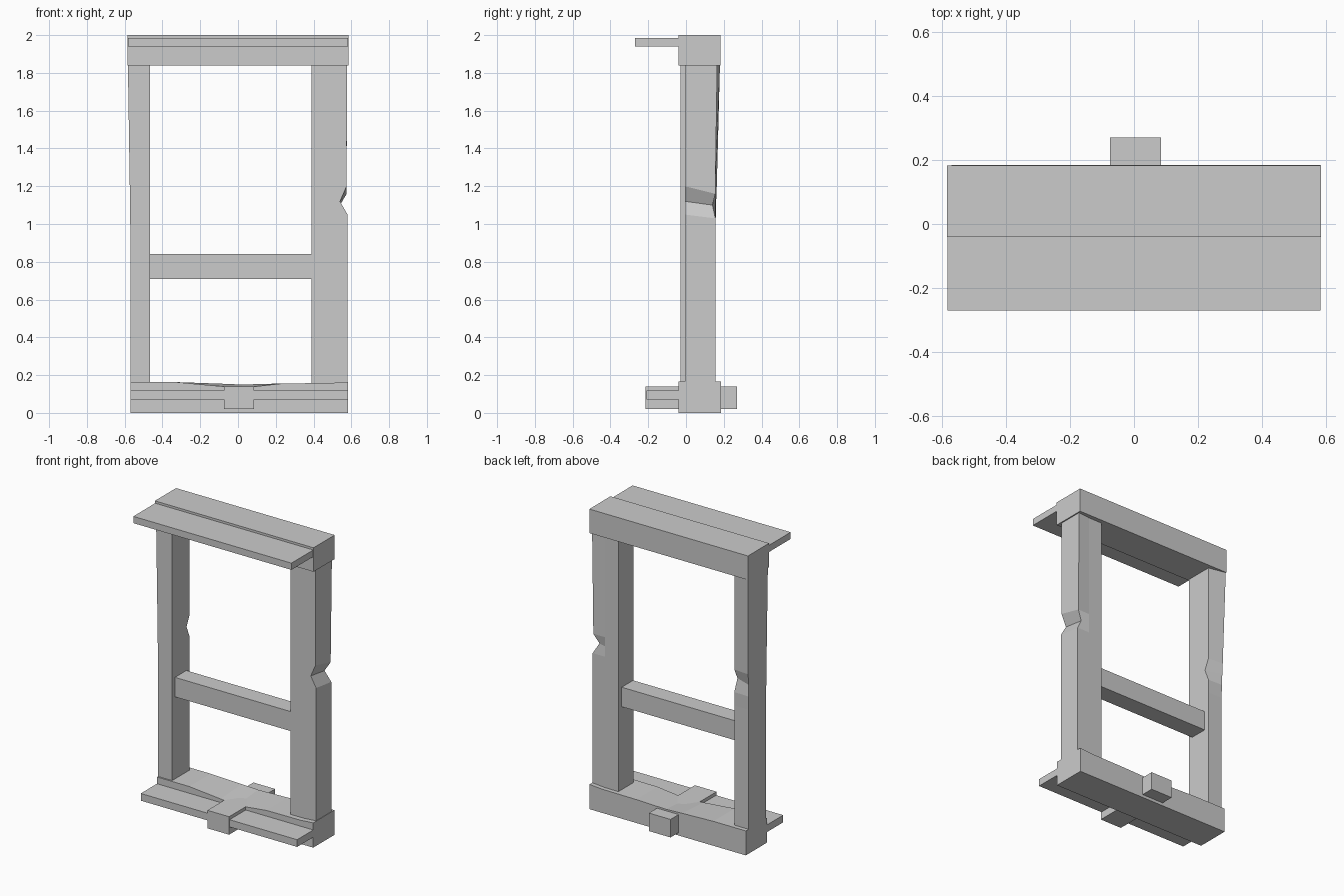
import bpy, bmesh

if "Cube" in bpy.data.objects:
    bpy.data.objects.remove(bpy.data.objects["Cube"])


def loft(name, sections):
    """Closed mesh through a list of equal-sized point rings."""
    bm = bmesh.new()
    rings = [[bm.verts.new(p) for p in s] for s in sections]
    n = len(rings[0])
    for a, b in zip(rings, rings[1:]):
        for i in range(n):
            j = (i + 1) % n
            bm.faces.new((a[i], a[j], b[j], b[i]))
    bm.faces.new(rings[0][::-1])
    bm.faces.new(rings[-1])
    bmesh.ops.recalc_face_normals(bm, faces=bm.faces[:])
    me = bpy.data.meshes.new(name)
    bm.to_mesh(me)
    bm.free()
    ob = bpy.data.objects.new(name, me)
    bpy.context.collection.objects.link(ob)
    return ob


def box(name, x, y, z):
    return loft(name, [[(x[0], y[0], h), (x[1], y[0], h), (x[1], y[1], h), (x[0], y[1], h)] for h in z])


# top beam and its ledge
box("top_beam", (-.585, .585), (-.04, .183), (1.84, 2))
box("top_ledge", (-.583, .583), (-.27, -.03), (1.94, 1.985))

# worn sill: (x, front top height, back top height)
sill = [(-.57, .163, .163), (-.33, .163, .163), (-.1, .142, .155),
        (.02, .132, .15), (.24, .156, .156), (.49, .158, .158), (.583, .165, .165)]
loft("bottom_beam", [[(x, -.04, 0), (x, .184, 0), (x, .184, b), (x, -.04, f)] for x, f, b in sill])
box("bottom_ledge", (-.57, .583), (-.21, -.03), (.07, .118))
box("through_peg", (-.075, .085), (-.215, .27), (.02, .14))

# cross rail
box("cross_rail", (-.475, .4), (0, .12), (.71, .84))

# right post, chipped on its outer back corner: (z, outer x, corner y, tilt)
right = [(.14, .58, .155, 0), (1.05, .58, .155, .02), (1.12, .54, .14, .02),
         (1.2, .575, .155, .04), (1.85, .577, .165, 0)]
loft("right_post", [[(.39, -.005, z), (x, -.005, z), (x, y, z - t), (.49, .155, z - t), (.39, .155, z - t)]
                    for z, x, y, t in right])

# left post, chipped on its inner back corner: (z, outer x, outer back y, inner back y)
left = [(.14, -.57, .155, .155), (.96, -.57, .155, .155), (1.05, -.571, .158, .155),
        (1.13, -.572, .16, .122), (1.2, -.573, .163, .155), (1.85, -.583, .18, .155)]
loft("left_post", [[(x, -.03, z), (-.465, -.03, z), (-.465, yi, z), (x, yo, z)] for z, x, yo, yi in left])
